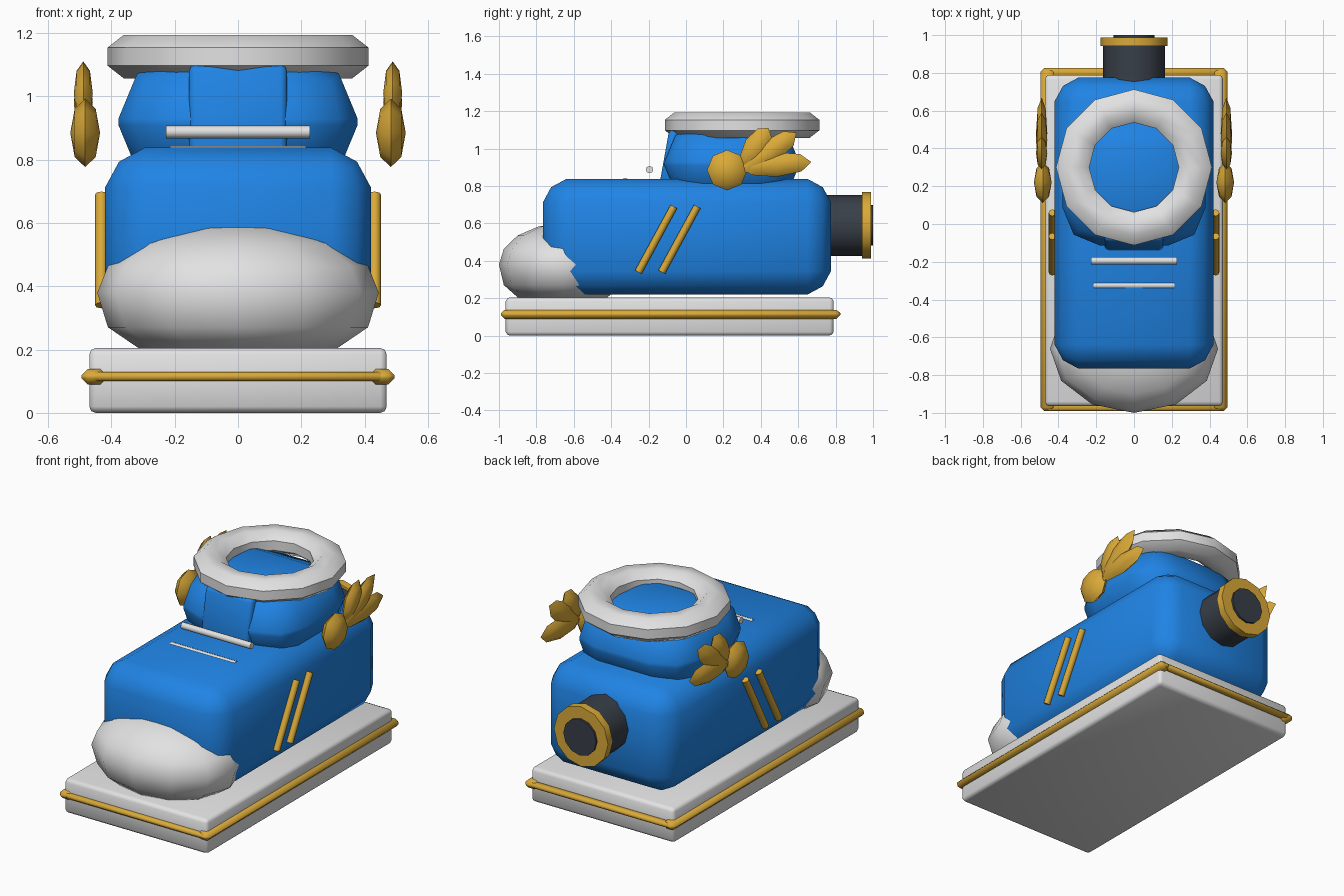
import bpy, bmesh, math
from mathutils import Vector, Matrix

cube = bpy.data.objects.get("Cube")
if cube:
    bpy.data.objects.remove(cube, do_unlink=True)


def material(name, rgb):
    m = bpy.data.materials.new(name)
    m.use_nodes = True
    m.diffuse_color = (*rgb, 1)
    bsdf = next(n for n in m.node_tree.nodes if n.type == 'BSDF_PRINCIPLED')
    bsdf.inputs["Base Color"].default_value = (*rgb, 1)
    return m


BLUE = material("blue", (0.014, 0.23, 0.78))
WHITE = material("white", (0.76, 0.76, 0.76))
GOLD = material("gold", (0.7, 0.4, 0.04))
DARK = material("dark grey", (0.04, 0.05, 0.065))


def finish(name, bm, mat, angle=50):
    """Turn a bmesh into a smooth-shaded object with sharp edges kept."""
    bmesh.ops.recalc_face_normals(bm, faces=bm.faces)
    mesh = bpy.data.meshes.new(name)
    bm.to_mesh(mesh)
    bm.free()
    mesh.materials.append(mat)
    ob = bpy.data.objects.new(name, mesh)
    bpy.context.collection.objects.link(ob)
    bpy.ops.object.select_all(action='DESELECT')
    ob.select_set(True)
    bpy.context.view_layer.objects.active = ob
    bpy.ops.object.shade_smooth_by_angle(angle=math.radians(angle))
    return ob


def box(name, lo, hi, mat, bevel, segments=2, profile=0.5):
    bm = bmesh.new()
    lo, hi = Vector(lo), Vector(hi)
    bmesh.ops.create_cube(bm, size=1)
    for v in bm.verts:
        v.co = (lo + hi) / 2 + v.co * (hi - lo)
    bmesh.ops.bevel(bm, geom=bm.edges[:], offset=bevel, segments=segments,
                    profile=profile, affect='EDGES')
    return finish(name, bm, mat)


def ellipsoid(name, centre, radii, mat, turn=0, sides=12, rings=8, pole='Z'):
    bm = bmesh.new()
    bmesh.ops.create_uvsphere(bm, u_segments=sides, v_segments=rings, radius=1)
    if pole == 'X':
        bm.transform(Matrix.Rotation(math.pi / 2, 4, 'Y'))
    bm.transform(Matrix.Translation(centre) @ Matrix.Rotation(turn, 4, 'X')
                 @ Matrix.Diagonal((*radii, 1)))
    return finish(name, bm, mat)


def rod(name, a, b, radius, mat, sides=8):
    a, b = Vector(a), Vector(b)
    bm = bmesh.new()
    bmesh.ops.create_cone(bm, cap_ends=True, segments=sides, radius1=radius,
                          radius2=radius, depth=(b - a).length)
    bm.transform(Matrix.Translation((a + b) / 2)
                 @ (b - a).to_track_quat('Z', 'Y').to_matrix().to_4x4())
    return finish(name, bm, mat)


def ring(name, centre, major, width, height, mat, sides=12, around=8):
    """Padded ring with an oval cross-section."""
    bm = bmesh.new()
    loops = []
    for i in range(sides):
        t = math.tau * i / sides
        loop = []
        for j in range(around):
            a = math.tau * (j + 0.5) / around
            r = major + width * math.cos(a)
            loop.append(bm.verts.new((r * math.cos(t), r * math.sin(t),
                                      height * math.sin(a))))
        loops.append(loop)
    for i in range(sides):
        p, q = loops[i], loops[(i + 1) % sides]
        for j in range(around):
            k = (j + 1) % around
            bm.faces.new((p[j], p[k], q[k], q[j]))
    bm.transform(Matrix.Translation(centre))
    return finish(name, bm, mat)


# Sole with ends that lean in above and below the gold trim
sole = box("sole", (-0.47, -0.985, 0), (0.47, 0.81, 0.205), WHITE, 0.02)
for v in sole.data.vertices:
    v.co.y -= math.copysign(0.25 * abs(v.co.z - 0.1025), v.co.y)
for name, y in (("front_trim", -0.965), ("back_trim", 0.805)):
    box(name, (-0.46, y - 0.025, 0.1), (0.46, y + 0.02, 0.13), GOLD, 0.01, 1)
for name, x in (("left_trim", 0.455), ("right_trim", -0.455)):
    box(name, (x - 0.04, -0.99, 0.09), (x + 0.04, 0.825, 0.138), GOLD, 0.02, 1)

# Shoe body, and a toe cap with a flattened underside
box("shoe_body", (-0.42, -0.765, 0.22), (0.42, 0.775, 0.838), BLUE, 0.125,
    profile=0.42)
toe = ellipsoid("toe_cap", (0, -0.66, 0.38), (0.445, 0.34, 0.22), WHITE)
for v in toe.data.vertices:
    if v.co.z < 0.38:
        v.co.z = max(0.205, 0.38 + (v.co.z - 0.38) * 1.3)

# Ankle, tongue and padded ring
box("ankle", (-0.378, -0.115, 0.71), (0.378, 0.605, 1.13), BLUE, 0.2)
tongue = box("tongue", (-0.155, -0.14, 0.82), (0.155, 0.0, 1.1), BLUE, 0.02)
for v in tongue.data.vertices:
    v.co.y += 0.05 * (v.co.z - 0.82) / 0.28
ring("collar_ring", (0, 0.3, 1.126), 0.325, 0.095, 0.074, WHITE)

# Laces
rod("upper_lace", (-0.228, -0.195, 0.888), (0.228, -0.195, 0.888), 0.02, WHITE)
rod("lower_lace", (-0.215, -0.325, 0.825), (0.215, -0.325, 0.825), 0.019, WHITE)

# Side stripes and wings
feathers = {"lower": (0.48, 0.915, 0.19, 4), "middle": (0.445, 0.98, 0.18, 36),
            "upper": (0.375, 1.01, 0.12, 57)}
for side, s in (("left", 1), ("right", -1)):
    for label, y in (("front", -0.255), ("rear", -0.13)):
        rod(f"{side}_{label}_stripe", (s * 0.432, y, 0.34),
            (s * 0.432, y + 0.19, 0.69), 0.02, GOLD)
    ellipsoid(f"{side}_wing_root", (s * 0.483, 0.22, 0.885),
              (0.047, 0.108, 0.108), GOLD, 0, 8, 4, 'X')
    for label, (y, z, length, tilt) in feathers.items():
        ellipsoid(f"{side}_{label}_feather", (s * 0.489, y, z),
                  (0.03, length, 0.066), GOLD, math.radians(tilt), 8, 4, 'X')

# Rear thruster
rod("thruster", (0, 0.7, 0.59), (0, 0.96, 0.59), 0.163, DARK, 12)
rod("thruster_rim", (0, 0.942, 0.59), (0, 0.988, 0.59), 0.178, GOLD, 12)
rod("thruster_nozzle", (0, 0.95, 0.59), (0, 1.0, 0.59), 0.108, DARK, 12)
